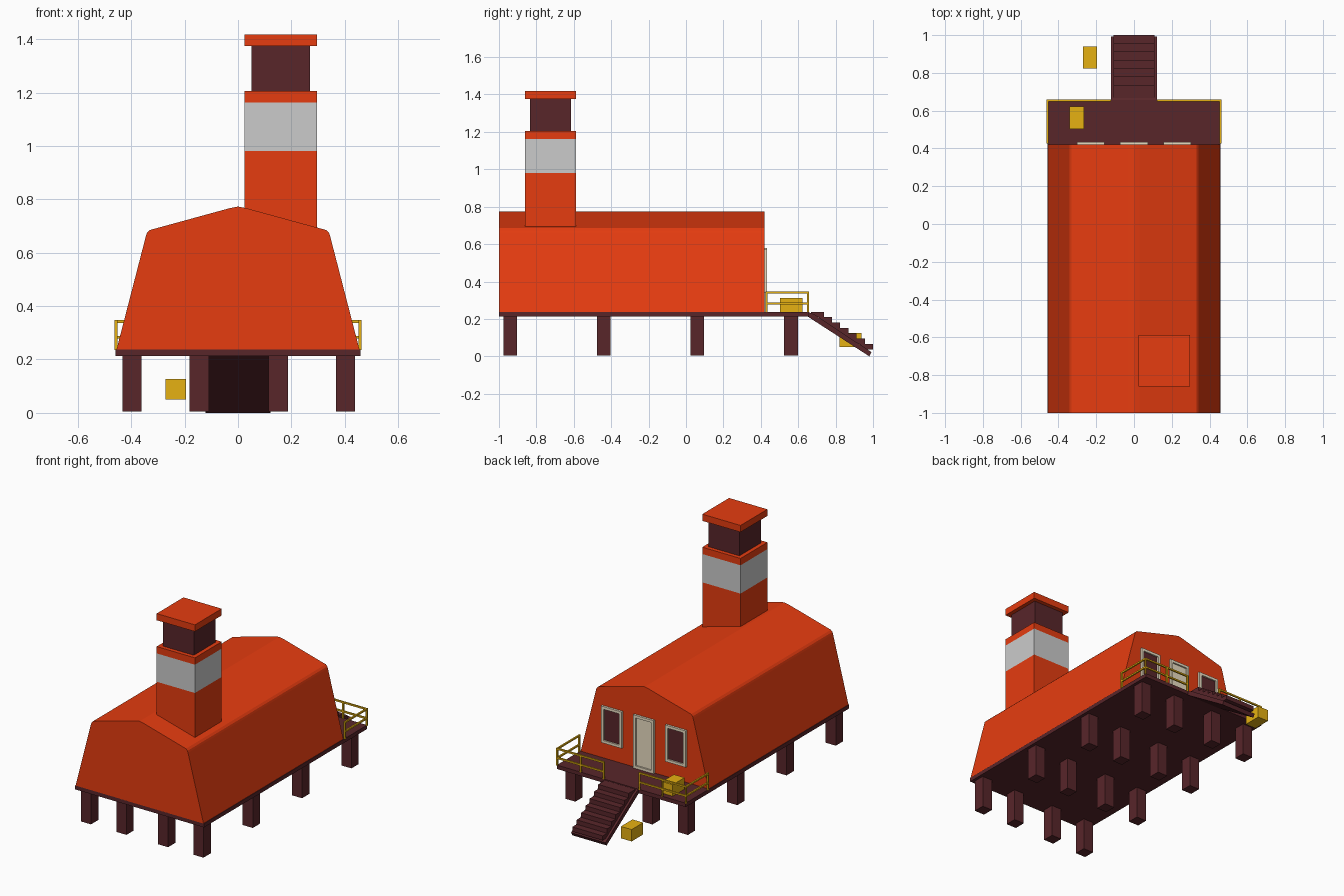
import bpy, bmesh, math
from mathutils import Vector

if "Cube" in bpy.data.objects:
    bpy.data.objects.remove(bpy.data.objects["Cube"])


def material(name, rgb):
    m = bpy.data.materials.new(name)
    m.diffuse_color = (*rgb, 1)
    m.use_nodes = True
    m.node_tree.nodes["Principled BSDF"].inputs["Base Color"].default_value = m.diffuse_color
    return m


ORANGE = material("orange_red", (0.79, 0.045, 0.005))
DARK = material("dark_maroon", (0.098, 0.019, 0.023))
YELLOW = material("yellow", (0.79, 0.44, 0.006))
CREAM = material("cream", (0.82, 0.72, 0.54))
GREY = material("light_grey", (0.72, 0.72, 0.72))


def finish(name, bm, mat):
    bmesh.ops.recalc_face_normals(bm, faces=bm.faces)
    me = bpy.data.meshes.new(name)
    bm.to_mesh(me)
    bm.free()
    me.materials.append(mat)
    ob = bpy.data.objects.new(name, me)
    bpy.context.collection.objects.link(ob)
    return ob


def add_box(bm, x, y, z):
    verts = bmesh.ops.create_cube(bm, size=1)["verts"]
    for v in verts:
        v.co = [(a + b) / 2 + c * (b - a) for (a, b), c in zip((x, y, z), v.co)]


def boxes(name, mat, *specs):
    bm = bmesh.new()
    for s in specs:
        add_box(bm, *s)
    return finish(name, bm, mat)


def extrude(name, mat, pts, direction):
    bm = bmesh.new()
    face = bm.faces.new([bm.verts.new(p) for p in pts])
    ext = bmesh.ops.extrude_face_region(bm, geom=[face])["geom"]
    bmesh.ops.translate(bm, vec=Vector(direction),
                        verts=[g for g in ext if isinstance(g, bmesh.types.BMVert)])
    return finish(name, bm, mat)


# Cabin hull with softened eaves and ridge
half = [(0.455, 0.237), (0.345, 0.662), (0.341, 0.674), (0.33, 0.685), (0.03, 0.767)]
profile = half + [(0, 0.773)] + [(-x, z) for x, z in reversed(half)]
extrude("cabin_hull", ORANGE, [(x, -1, z) for x, z in profile], (0, 1.42, 0))

# Platform and its legs
boxes("platform", DARK, ((-0.458, 0.458), (-1, 0.657), (0.213, 0.238)))
for y in (-0.94, -0.44, 0.06, 0.562):
    for x in (-0.397, -0.145, 0.151, 0.403):
        boxes("leg", DARK, ((x - 0.036, x + 0.036), (y - 0.037, y + 0.037), (0.005, 0.215)))

# Tower stacked from square blocks
CX, CY = 0.16, -0.724
for name, r, z0, z1, mat in (("tower_base", 0.136, 0.69, 0.98, ORANGE),
                             ("tower_band", 0.136, 0.98, 1.162, GREY),
                             ("tower_rim", 0.136, 1.162, 1.206, ORANGE),
                             ("tower_lantern", 0.11, 1.206, 1.375, DARK),
                             ("tower_cap", 0.136, 1.375, 1.418, ORANGE)):
    boxes(name, mat, ((CX - r, CX + r), (CY - r, CY + r), (z0, z1)))

# Stairs: sloping slab with treads
slab = [(0.65, 0.213), (0.65, 0.238), (0.69, 0.222), (0.992, 0.022), (0.98, 0)]
extrude("stair_slab", DARK, [(-0.122, y, z) for y, z in slab], (0.244, 0, 0))
boxes("stair_treads", DARK, *[
    ((-0.108, 0.108), (0.667 + i * 0.0438, 0.737 + i * 0.0438),
     (0.209 - i * 0.0288, 0.238 - i * 0.0288)) for i in range(7)])


# Door and windows on the back wall: frame bars plus panel
def opening(name, cx, z0, z1, panel_mat):
    x0, x1, t = cx - 0.073, cx + 0.073, 0.017
    ys = (0.415, 0.434)
    boxes(name + "_frame", CREAM,
          ((x0, x0 + t), ys, (z0, z1)), ((x1 - t, x1), ys, (z0, z1)),
          ((x0 + t, x1 - t), ys, (z1 - t, z1)), ((x0 + t, x1 - t), ys, (z0, z0 + t)))
    boxes(name + "_panel", panel_mat,
          ((x0 + t, x1 - t), (0.41, 0.424), (z0 + t, z1 - t)))


opening("door", 0, 0.238, 0.58, CREAM)
for x in (-0.228, 0.228):
    opening("window", x, 0.34, 0.575, DARK)

# Deck railings, one run mirrored to the other side
R = 0.005
for s in (-1, 1):
    bars = []

    def bar(x, y, z):
        bars.append((tuple(sorted((s * x[0], s * x[1]))), y, z))

    for x, y in ((0.457, 0.43), (0.457, 0.653), (0.29, 0.653), (0.127, 0.653)):
        bar((x - R, x + R), (y - R, y + R), (0.236, 0.345))
    for z in (0.283, 0.342):
        bar((0.457 - R, 0.457 + R), (0.425, 0.658), (z - R, z + R))
        bar((0.122, 0.462), (0.653 - R, 0.653 + R), (z - R, z + R))
    boxes("railing", YELLOW, *bars)

# Crates on the deck and beside the stairs
boxes("deck_crate", YELLOW, ((-0.341, -0.265), (0.502, 0.622), (0.238, 0.312)))
boxes("ground_crate", YELLOW, ((-0.271, -0.195), (0.822, 0.939), (0.05, 0.126)))
